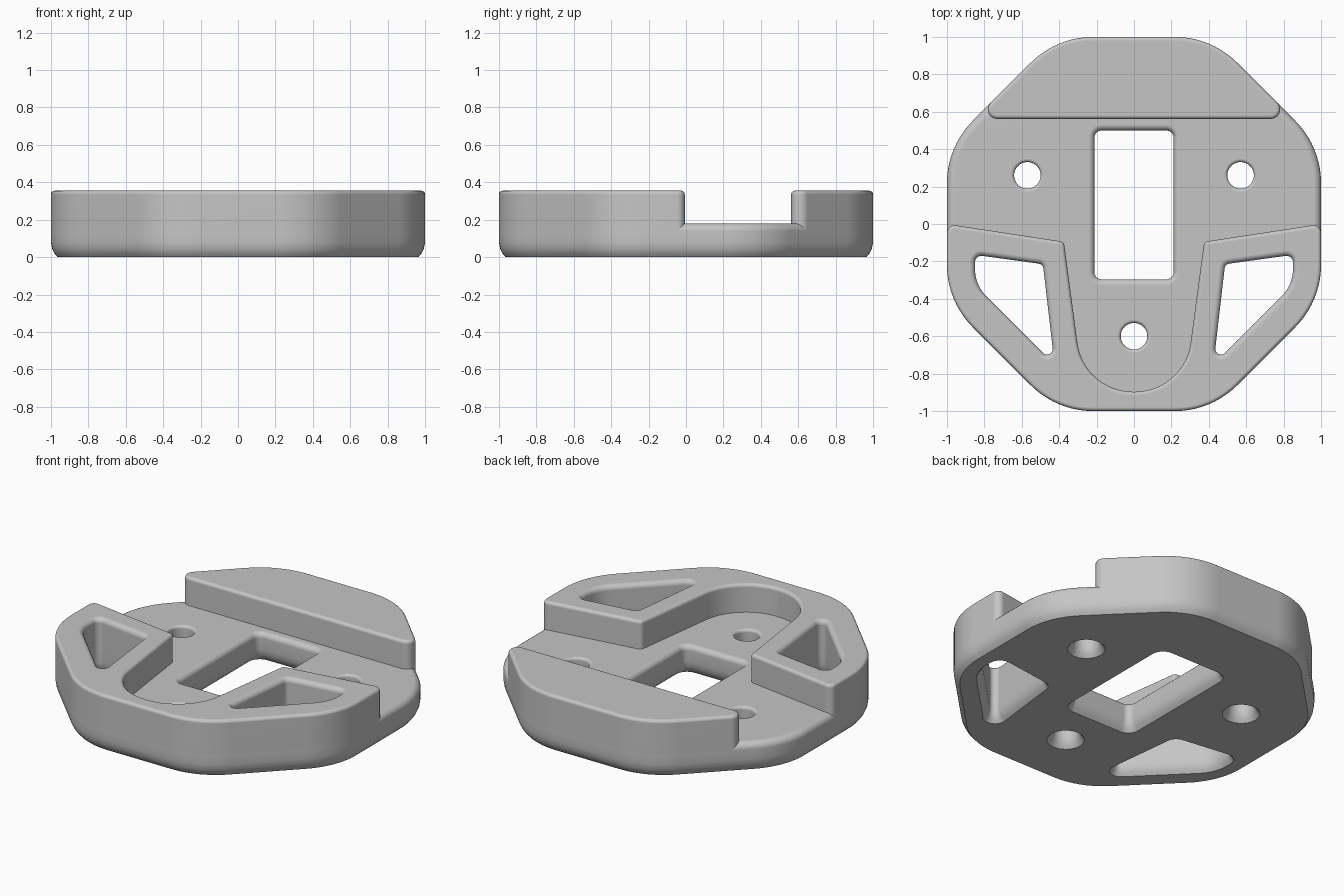
import bpy, bmesh, math
from mathutils import Vector, Matrix

if "Cube" in bpy.data.objects:
    bpy.data.objects.remove(bpy.data.objects["Cube"])

DECK, TOP, STEPS = 0.18, 0.355, 10

grey = bpy.data.materials.new("light grey")
grey.use_nodes = True
colour = (0.56, 0.56, 0.56, 1)
grey.diffuse_color = colour
grey.node_tree.nodes["Principled BSDF"].inputs["Base Color"].default_value = colour


def outline(corners, inset):
    """Counter-clockwise corners (x, y, radius), offset inwards and rounded."""
    points = []
    for i, (x, y, r) in enumerate(corners):
        p = Vector((x, y))
        before = (p - Vector(corners[i - 1][:2])).normalized()
        after = (Vector(corners[(i + 1) % len(corners)][:2]) - p).normalized()
        n1, n2 = Vector((-before.y, before.x)), Vector((-after.y, after.x))
        turn = math.atan2(before.cross(after), before.dot(after))
        side = 1 if turn > 0 else -1
        radius = max(r - side * inset, 0.002)
        centre = p + (inset + side * radius) * (n1 + n2) / (1 + n1.dot(n2))
        for k in range(STEPS + 1):
            spin = Matrix.Rotation(turn * k / STEPS, 2)
            points.append(centre - side * radius * (spin @ n1))
    return points


def solid(name, corners, levels):
    """Stack outlines at (z, inset) levels into a closed solid."""
    bm = bmesh.new()
    rings = [[bm.verts.new((p.x, p.y, z)) for p in outline(corners, inset)]
             for z, inset in levels]
    for low, high in zip(rings, rings[1:]):
        for i in range(len(low)):
            bm.faces.new((low[i - 1], low[i], high[i], high[i - 1]))
    bm.faces.new(rings[0][::-1])
    bm.faces.new(rings[-1])
    bmesh.ops.remove_doubles(bm, verts=bm.verts, dist=1e-5)
    bmesh.ops.recalc_face_normals(bm, faces=bm.faces)
    mesh = bpy.data.meshes.new(name)
    bm.to_mesh(mesh)
    bm.free()
    mesh.materials.append(grey)
    obj = bpy.data.objects.new(name, mesh)
    bpy.context.collection.objects.link(obj)
    return obj


def top_round(z, r):
    """Quarter-round levels that end at height z."""
    angles = [math.pi / 2 * k / 5 for k in range(6)]
    return [(z - r + r * math.sin(a), r - r * math.cos(a)) for a in angles]


BOTTOM = [(0, 0.035), (0.02, 0.018), (0.045, 0.006), (0.08, 0)]


def cutter(name, corners, top, rim):
    """Through-hole tool that flares at both ends."""
    levels = BOTTOM + top_round(top, rim)
    levels = [(-0.03, 0.035)] + levels + [(top + 0.03, rim)]
    return solid(name, corners, [(z, -inset) for z, inset in levels])


def box(x, y, hx, hy, r):
    return [(x - hx, y - hy, r), (x + hx, y - hy, r),
            (x + hx, y + hy, r), (x - hx, y + hy, r)]


def mirrored(corners):
    return [(-x, y, r) for x, y, r in reversed(corners)]


# Body parts share the rounded octagon outline
k, big = math.sqrt(2) - 1, 0.47
front_right_side = [(-1, -k, big), (-k, -1, big), (k, -1, big), (1, -k, big)]
octagon = front_right_side + [(-x, -y, r) for x, y, r in front_right_side]
base = solid("base_plate", octagon, BOTTOM + top_round(DECK, 0.04))

raised = [(DECK - 0.04, 0)] + top_round(TOP, 0.02)
pocket_half = [(1, 0, 0.04), (0.375, -0.095, 0.03), (0.268, -0.897, 0.3)]
front_rim = solid("front_rim", front_right_side + pocket_half + mirrored(pocket_half), raised)

edge = 0.562
reach = 1 + k - edge
solid("back_block", [(-reach, edge, 0.05), (reach, edge, 0.05), (k, 1, big), (-k, 1, big)], raised)

# Openings
window = [(0.425, -0.75, 0.03), (0.85, -0.325, 0.2),
          (0.85, -0.165, 0.035), (0.487, -0.215, 0.03)]
side_cutters = [cutter("side_window_cutter", c, TOP, 0.03)
                for c in (window, mirrored(window))]
base_cutters = [cutter("slot_cutter", box(0, 0.102, 0.212, 0.398, 0.04), DECK, 0.032)]
for x, y in ((-0.57, 0.26), (0.57, 0.26), (0, -0.6)):
    base_cutters.append(cutter("screw_hole_cutter", box(x, y, 0.071, 0.071, 0.071), DECK, 0.018))


def cut(obj, tools):
    bpy.context.view_layer.objects.active = obj
    for tool in tools:
        mod = obj.modifiers.new("opening", "BOOLEAN")
        mod.operation, mod.solver, mod.object = "DIFFERENCE", "EXACT", tool
        bpy.ops.object.modifier_apply(modifier=mod.name)


cut(base, base_cutters + side_cutters)
cut(front_rim, side_cutters)
for tool in base_cutters + side_cutters:
    bpy.data.objects.remove(tool)

# Smooth fillets, flat large faces
for obj in (base, front_rim, bpy.data.objects["back_block"]):
    bpy.ops.object.select_all(action="DESELECT")
    obj.select_set(True)
    bpy.context.view_layer.objects.active = obj
    bpy.ops.object.shade_smooth_by_angle(angle=math.radians(35))
    weighted = obj.modifiers.new("weighted_normals", "WEIGHTED_NORMAL")
    weighted.keep_sharp = True
